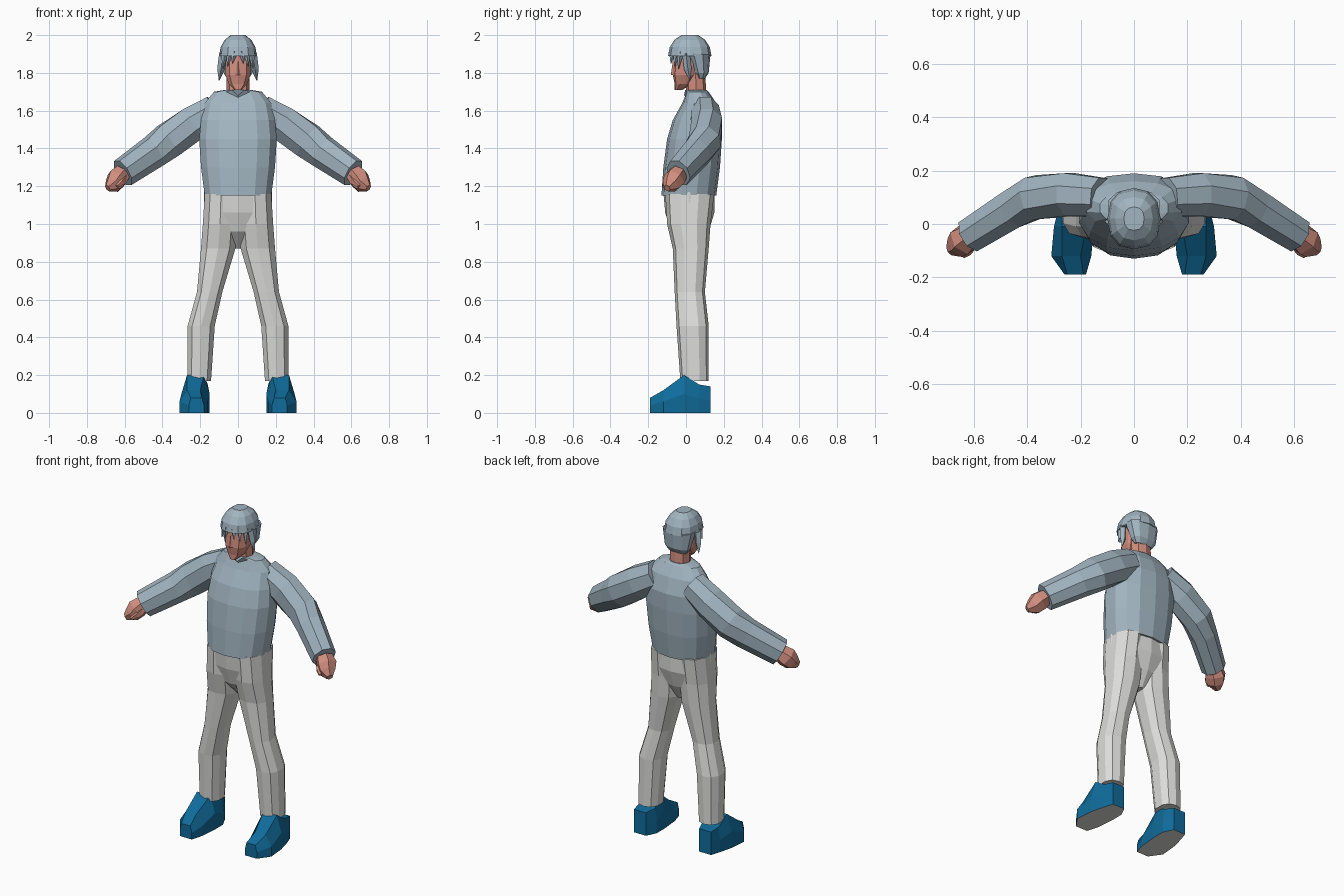
import bpy, bmesh
from math import sin, cos, pi, copysign
from mathutils import Vector

default_cube = bpy.data.objects.get("Cube")
if default_cube:
    bpy.data.objects.remove(default_cube)


def material(name, red, green, blue):
    colour = (red, green, blue, 1)
    mat = bpy.data.materials.new(name)
    mat.use_nodes = True
    mat.diffuse_color = colour
    shader = mat.node_tree.nodes["Principled BSDF"]
    shader.inputs["Base Color"].default_value = colour
    return mat


grey_blue = material("grey blue", .36, .46, .53)
off_white = material("off white", .72, .72, .71)
deep_blue = material("deep blue", .005, .15, .33)
skin = material("skin", .64, .27, .21)


def loft(name, rings, *materials, mirror=False):
    """Join equal-length point rings into a closed, flat-faced solid."""
    bm = bmesh.new()
    rows = [[bm.verts.new(point) for point in ring] for ring in rings]
    for lower, upper in zip(rows, rows[1:]):
        for i in range(len(lower)):
            bm.faces.new((lower[i - 1], lower[i], upper[i], upper[i - 1]))
    bm.faces.new(rows[0])
    bm.faces.new(rows[-1])
    bmesh.ops.recalc_face_normals(bm, faces=bm.faces)
    mesh = bpy.data.meshes.new(name)
    bm.to_mesh(mesh)
    bm.free()
    for mat in materials:
        mesh.materials.append(mat)
    obj = bpy.data.objects.new(name, mesh)
    bpy.context.collection.objects.link(obj)
    if mirror:
        obj.modifiers.new("Mirror", 'MIRROR')
    return obj


def rounded(value, power=.85):
    """Push a sine or cosine outwards for a slightly boxy oval."""
    return copysign(abs(value) ** power, value)


def oval(sides, height, inner, outer, front, back):
    """Horizontal ring filling a box; its first point faces the front."""
    centre = Vector((inner + outer, front + back, 2 * height)) / 2
    ring = []
    for i in range(sides):
        angle = 2 * pi * i / sides
        ring.append(centre + Vector((rounded(sin(angle)) * (outer - inner) / 2,
                                     rounded(cos(angle)) * (front - back) / 2, 0)))
    return ring


def stack(sides, *sections):
    """Symmetric ovals from (height, half width, front, back)."""
    return [oval(sides, height, -half, half, front, back)
            for height, half, front, back in sections]


def tube(sides, path, radii, flatness=1):
    """Rings square to a path; flatness scales the sideways radius."""
    points = [Vector(point) for point in path]
    rings = []
    for i, (point, radius) in enumerate(zip(points, radii)):
        before = points[max(i - 1, 0)]
        after = points[min(i + 1, len(points) - 1)]
        along = (after - before).normalized()
        side = along.cross(Vector((0, 0, 1))).normalized()
        up = side.cross(along)
        ring = []
        for k in range(sides):
            angle = 2 * pi * (k + .5) / sides
            ring.append(point + radius * (side * flatness * cos(angle) + up * sin(angle)))
        rings.append(ring)
    return rings


# Sweater body, with the collar dipped at the front
torso = stack(14,
              (1.15, .18, -.13, .16),
              (1.3, .2, -.12, .18),
              (1.45, .21, -.1, .19),
              (1.55, .2, -.07, .19),
              (1.64, .18, -.02, .16),
              (1.7, .13, 0, .12),
              (1.71, .07, -.01, .11))
for ring in torso[-2:]:
    ring[0].z -= .03
loft("sweater_body", torso, grey_blue)

# Sleeves, hands and thumbs
wrist = (.61, -.04, 1.27)
loft("sleeves",
     tube(8, [(.12, .1, 1.6), (.24, .11, 1.53), (.37, .1, 1.44),
              (.45, .06, 1.38), wrist],
          (.09, .1, .1, .09, .08), flatness=.87),
     grey_blue, mirror=True)
loft("hands",
     tube(6, [wrist, (.64, -.06, 1.24), (.66, -.08, 1.21), (.69, -.1, 1.19)],
          (.05, .06, .05, .02)),
     skin, mirror=True)
loft("thumbs",
     tube(5, [(.6, -.07, 1.25), (.62, -.1, 1.22), (.64, -.12, 1.2)],
          (.02, .02, .01)),
     skin, mirror=True)

# Trousers: seat, then legs from waist to ankle
loft("trouser_seat",
     stack(12,
           (.87, .02, 0, .07),
           (.96, .11, -.08, .12),
           (1.06, .18, -.11, .15),
           (1.17, .18, -.12, .15)),
     off_white)
leg_sections = [(1.16, 0, .18, -.11, .15),
                (1, 0, .19, -.1, .13),
                (.87, .01, .2, -.07, .12),
                (.64, .08, .22, -.06, .1),
                (.46, .12, .27, -.05, .12),
                (.17, .14, .27, -.03, .12)]
loft("trouser_legs", [oval(10, *section) for section in leg_sections],
     off_white, mirror=True)


# Shoes: cross-sections from heel to toe, with a pale sole
def shoe_section(depth, inner, outer, height, inset):
    middle = height / 2
    outline = [(inner, 0), (outer, 0), (outer, middle), (outer - inset, height),
               (inner + inset, height), (inner, middle)]
    return [(across, depth, up) for across, up in outline]


shoes = loft("shoes",
             [shoe_section(.13, .18, .26, .14, 0),
              shoe_section(.07, .15, .28, .15, .01),
              shoe_section(-.01, .15, .3, .2, .03),
              shoe_section(-.12, .16, .31, .12, .04),
              shoe_section(-.19, .18, .26, .08, .01)],
             deep_blue, off_white, mirror=True)
for face in shoes.data.polygons:
    face.material_index = int(face.normal.z < -.9)

# Neck, face and nose
loft("neck", stack(8, (1.64, .06, 0, .11), (1.83, .06, 0, .1)), skin)
loft("face",
     stack(10,
           (1.71, .02, -.06, -.02),
           (1.74, .05, -.06, .03),
           (1.79, .07, -.07, .07),
           (1.92, .07, -.06, .1)),
     skin)
loft("nose", stack(4, (1.79, .02, -.08, -.04), (1.86, .01, -.07, -.04)), skin)

# Hair: domed crown with an overhanging brow, and the back of the head
crown = []
for step in range(4):
    tilt = step * pi / 8
    spread = .115 * cos(tilt)
    crown += stack(12, (1.89 + .12 * sin(tilt), .1 * cos(tilt),
                        .02 - spread, .02 + spread))
loft("hair_crown", crown, grey_blue)
loft("hair_back",
     stack(10,
           (1.77, .06, .06, .1),
           (1.8, .08, .04, .12),
           (1.9, .1, 0, .13)),
     grey_blue)

# Loose strands: side locks and a fringe that shortens towards the middle
loft("side_locks",
     tube(4, [(.08, 0, 1.9), (.09, .01, 1.82), (.1, .02, 1.76)],
          (.02, .02, .002)),
     grey_blue, mirror=True)
for place in range(3):
    across = .02 + .025 * place
    front = -.07 + .02 * place
    tip = (across + .01, front - .01, 1.85 - .015 * place)
    loft(f"fringe_strand_{place + 1}",
         tube(4, [(across, front, 1.91), tip], (.02, .002)),
         grey_blue, mirror=True)
